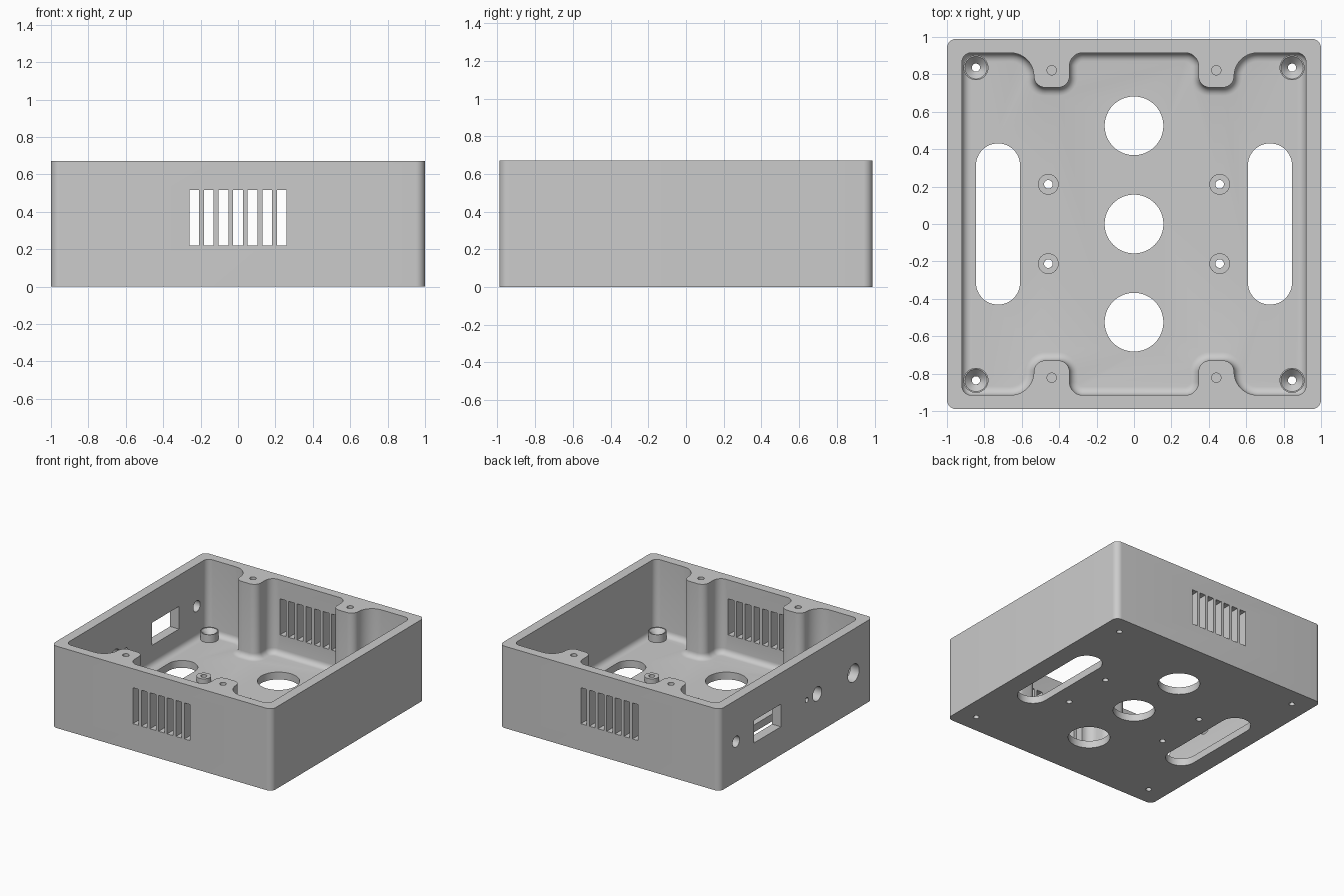
import bpy, bmesh
from math import sin, cos, pi, radians
from mathutils import Vector

cube = bpy.data.objects.get("Cube")
if cube:
    bpy.data.objects.remove(cube, do_unlink=True)

HEIGHT, FLOOR, FILLET = 0.67, 0.06, 0.045

grey = bpy.data.materials.new("plain grey")
grey.use_nodes = True
grey.diffuse_color = (0.6, 0.6, 0.6, 1)
grey.node_tree.nodes["Principled BSDF"].inputs["Base Color"].default_value = (0.6, 0.6, 0.6, 1)


def arc(cx, cy, r, a0, a1, n=10):
    angles = [radians(a0 + (a1 - a0) * i / n) for i in range(n + 1)]
    return [(cx + r * cos(a), cy + r * sin(a)) for a in angles]


def circle(cx, cy, r, n=40):
    return arc(cx, cy, r, 0, 360, n)[:-1]


def rect(x0, x1, y0, y1):
    return [(x0, y0), (x1, y0), (x1, y1), (x0, y1)]


def four_way(quarter):
    """Closed outline from its first quadrant."""
    q, back = quarter, quarter[::-1]
    return (q + [(-x, y) for x, y in back] + [(-x, -y) for x, y in q]
            + [(x, -y) for x, y in back])


def loft(bm, rings):
    loops = [[bm.verts.new(p) for p in ring] for ring in rings]
    n = len(loops[0])
    for a, b in zip(loops, loops[1:]):
        for i in range(n):
            j = (i + 1) % n
            bm.faces.new((a[i], a[j], b[j], b[i]))
    bm.faces.new(loops[0][::-1])
    bm.faces.new(loops[-1])


def prism(bm, outline, lo, hi, axis="z"):
    place = {"x": lambda u, v, w: (w, u, v),
             "y": lambda u, v, w: (u, w, v),
             "z": lambda u, v, w: (u, v, w)}[axis]
    loft(bm, [[place(u, v, w) for u, v in outline] for w in (lo, hi)])


def inset(outline, d):
    """Move an anticlockwise outline inwards by d."""
    out, n = [], len(outline)
    for i in range(n):
        p = Vector(outline[i])
        a = (p - Vector(outline[i - 1])).normalized()
        b = (Vector(outline[(i + 1) % n]) - p).normalized()
        t = (a + b).normalized()
        out.append((p.x - t.y * d, p.y + t.x * d))
    return out


def finish(bm, name):
    bmesh.ops.recalc_face_normals(bm, faces=bm.faces)
    mesh = bpy.data.meshes.new(name)
    bm.to_mesh(mesh)
    bm.free()
    mesh.materials.append(grey)
    ob = bpy.data.objects.new(name, mesh)
    bpy.context.collection.objects.link(ob)
    return ob


def activate(ob):
    bpy.ops.object.select_all(action="DESELECT")
    ob.select_set(True)
    bpy.context.view_layer.objects.active = ob


def cut(ob, cutter):
    cutter.hide_render = True
    mod = ob.modifiers.new("cut", "BOOLEAN")
    mod.operation, mod.solver, mod.object = "DIFFERENCE", "EXACT", cutter
    activate(ob)
    bpy.ops.object.modifier_apply(modifier=mod.name)
    bpy.data.objects.remove(cutter, do_unlink=True)


# Outer block with rounded upright corners
bm = bmesh.new()
prism(bm, four_way(arc(0.95, 0.94, 0.05, 0, 90)), 0, HEIGHT)
case = finish(bm, "case")

# Cavity, leaving four screw columns and a rounded floor edge
quarter = (arc(0.87, 0.865, 0.05, 0, 90) + arc(0.66, 0.79, 0.125, 90, 180)
           + arc(0.475, 0.79, 0.06, 0, -90)[1:] + arc(0.405, 0.79, 0.06, -90, -180)
           + arc(0.275, 0.845, 0.07, 0, 90))
outline = four_way(quarter)
rings = []
for i in range(7):
    a = pi / 2 * i / 6
    z = FLOOR + FILLET * (1 - cos(a))
    rings.append([(x, y, z) for x, y in inset(outline, FILLET * (1 - sin(a)))])
rings.append([(x, y, HEIGHT + 0.1) for x, y in outline])
bm = bmesh.new()
loft(bm, rings)
cut(case, finish(bm, "cavity_cutter"))

# Openings
bm = bmesh.new()
for y in (-0.525, 0, 0.525):                      # round floor holes
    prism(bm, circle(0, y, 0.157, 64), -0.1, 0.15)
for sx in (-1, 1):
    slot = arc(0, 0.313, 0.118, 0, 180, 24) + arc(0, -0.313, 0.118, 180, 360, 24)
    prism(bm, [(x + sx * 0.727, y) for x, y in slot], -0.1, 0.15)
    for sy in (-1, 1):                            # screw holes
        prism(bm, circle(sx * 0.44, sy * 0.822, 0.025, 24), 0.4, 0.75)
        prism(bm, circle(sx * 0.458, sy * 0.212, 0.023, 24), -0.1, 0.15)
        prism(bm, circle(sx * 0.845, sy * 0.836, 0.022, 24), -0.1, 0.15)
for i in range(-3, 4):                            # vents, front and back
    prism(bm, rect(i * 0.078 - 0.026, i * 0.078 + 0.026, 0.22, 0.515), -1.1, 1.1, "y")
ports = [circle(0.78, 0.33, 0.045), rect(0.2, 0.55, 0.23, 0.415),
         circle(-0.135, 0.32, 0.02), circle(-0.27, 0.32, 0.058),
         circle(-0.74, 0.31, 0.073)]
for port in ports:                                # connector wall
    prism(bm, port, -1.1, -0.85, "x")
cut(case, finish(bm, "opening_cutter"))


def standoff(name, x, y, profile):
    """Revolve a closed (radius, height) profile."""
    bm, n = bmesh.new(), 40
    loops = []
    for i in range(n):
        a = 2 * pi * i / n
        loops.append([bm.verts.new((x + r * cos(a), y + r * sin(a), z)) for r, z in profile])
    for i in range(n):
        a, b = loops[i], loops[(i + 1) % n]
        for j in range(len(profile)):
            k = (j + 1) % len(profile)
            bm.faces.new((a[j], b[j], b[k], a[k]))
    return finish(bm, name)


# Board standoffs and countersunk corner standoffs on the floor
parts = [case]
board = [(0.023, FLOOR), (0.055, FLOOR), (0.055, 0.1), (0.023, 0.1)]
corner = [(0.022, FLOOR), (0.067, FLOOR), (0.067, 0.125), (0.06, 0.125), (0.022, 0.085)]
for sx, side in ((1, "left"), (-1, "right")):
    for sy, end in ((-1, "front"), (1, "back")):
        parts.append(standoff(f"board_standoff_{end}_{side}", sx * 0.458, sy * 0.212, board))
        parts.append(standoff(f"corner_standoff_{end}_{side}", sx * 0.845, sy * 0.836, corner))

for ob in parts:
    activate(ob)
    bpy.ops.object.shade_smooth_by_angle(angle=radians(30))
